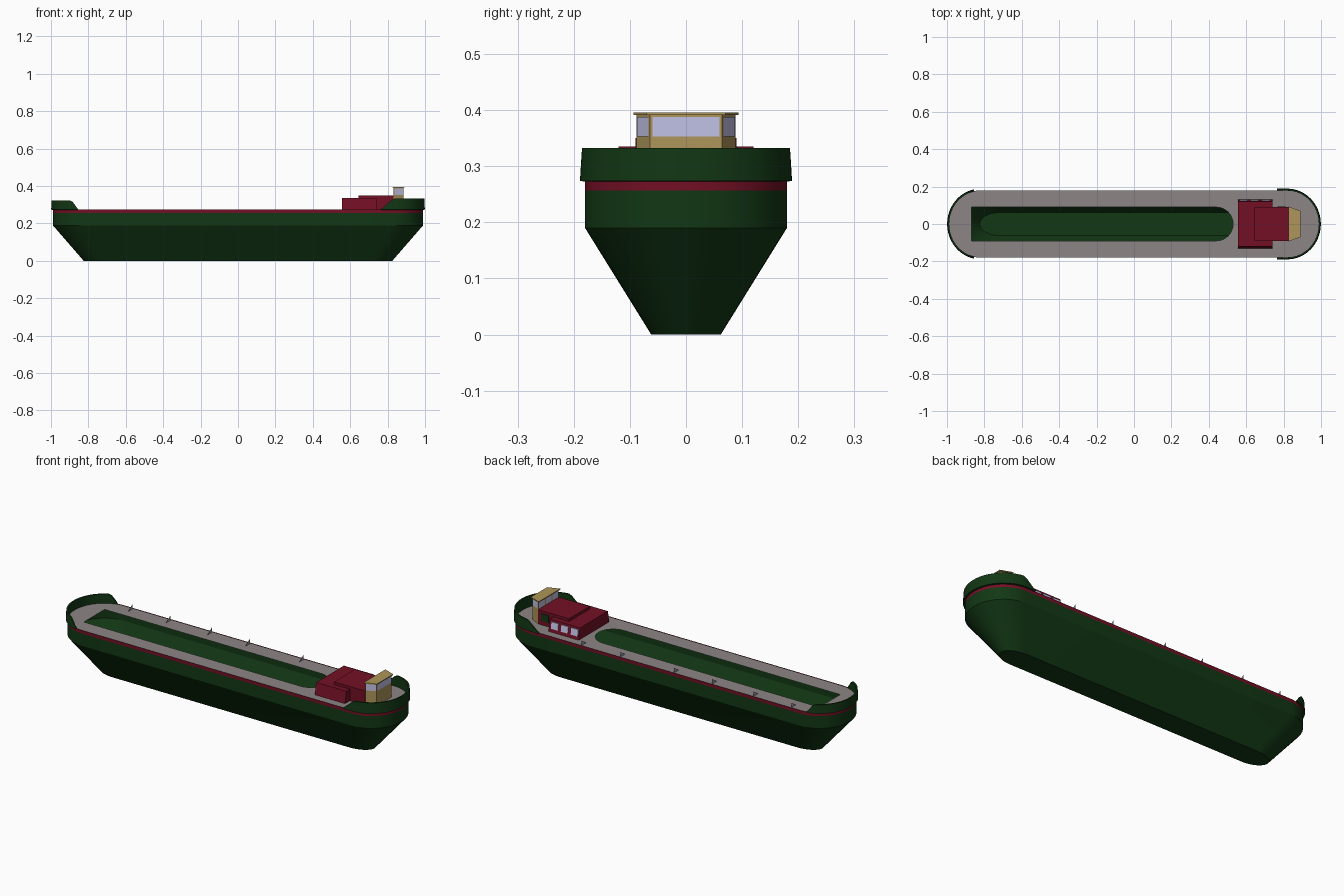
import bpy, bmesh, math

if "Cube" in bpy.data.objects:
    bpy.data.objects.remove(bpy.data.objects["Cube"])

def material(name, rgb):
    m = bpy.data.materials.new(name)
    m.diffuse_color = (*rgb, 1)
    m.use_nodes = True
    m.node_tree.nodes["Principled BSDF"].inputs["Base Color"].default_value = m.diffuse_color
    return m

GREEN = material("dark_green", (0.006, 0.038, 0.007))
RED = material("deep_red", (0.17, 0.005, 0.018))
GREY = material("deck_grey", (0.27, 0.235, 0.24))
TAN = material("tan", (0.42, 0.30, 0.10))
GLASS = material("pale_glass", (0.55, 0.55, 0.82))
STEEL = material("steel_grey", (0.33, 0.34, 0.42))

def make(name, bm, mats, smooth=False, recalc=True):
    if recalc:
        bmesh.ops.recalc_face_normals(bm, faces=bm.faces)
    me = bpy.data.meshes.new(name)
    bm.to_mesh(me)
    bm.free()
    ob = bpy.data.objects.new(name, me)
    bpy.context.collection.objects.link(ob)
    for m in mats:
        me.materials.append(m)
    if smooth:
        bpy.ops.object.select_all(action='DESELECT')
        ob.select_set(True)
        bpy.context.view_layer.objects.active = ob
        bpy.ops.object.shade_smooth_by_angle(angle=math.radians(25))
    return ob

def stadium(cx, rx, ry, n=24):
    """Outline with elliptical ends, counter-clockwise."""
    pts = []
    for side in (1, -1):
        for i in range(n + 1):
            a = -math.pi / 2 + math.pi * i / n
            pts.append((side * (cx + rx * math.cos(a)), side * ry * math.sin(a)))
    return pts

def loft(bm, rings):
    """Join rings of 3D points with quads."""
    loops = [[bm.verts.new(p) for p in r] for r in rings]
    n = len(loops[0])
    for a, b in zip(loops, loops[1:]):
        for i in range(n):
            j = (i + 1) % n
            bm.faces.new((a[i], a[j], b[j], b[i]))
    return loops

def prism(name, low, high, z0, z1, mats):
    bm = bmesh.new()
    a, b = loft(bm, [[(x, y, z0) for x, y in low], [(x, y, z1) for x, y in high]])
    bm.faces.new(a[::-1])
    bm.faces.new(b)
    return make(name, bm, mats)

def rect(x0, x1, y):
    return [(x0, -y), (x1, -y), (x1, y), (x0, y)]

# Hull: open shell, flat bottom, flared sides, red rubbing stripe on top
DECK = 0.272
stations = [(0, 0.715, 0.11, 0.062), (0.19, 0.82, 0.17, 0.18),
            (0.257, 0.82, 0.17, 0.18), (0.275, 0.82, 0.17, 0.18)]
bm = bmesh.new()
rings = loft(bm, [[(x, y, z) for x, y in stadium(cx, rx, ry)] for z, cx, rx, ry in stations])
bm.faces.new(rings[0][::-1])
for f in bm.faces:
    f.material_index = int(f.calc_center_median().z > 0.258)
make("hull", bm, [GREEN, RED], smooth=True)

# Deck with a long hold opening, square at the stern, round at the bow
hole = [(-0.87, 0.09), (-0.87, -0.09)]
hole += [(0.44 + 0.09 * math.cos(a), 0.09 * math.sin(a))
         for a in (-math.pi / 2 + math.pi * i / 16 for i in range(17))]
bm = bmesh.new()
edges = []
for loop in (stadium(0.82, 0.17, 0.18), hole):
    vs = [bm.verts.new((x, y, DECK)) for x, y in loop]
    edges += [bm.edges.new((vs[i], vs[(i + 1) % len(vs)])) for i in range(len(vs))]
bmesh.ops.triangle_fill(bm, edges=edges, use_beauty=True, normal=(0, 0, 1))
make("deck", bm, [GREY])

# Bulwarks: raised curved walls at each end, sloping down to the deck
def bulwark(name, side, x_low, x_high, z_top):
    def path(off):
        cx, rx, ry = 0.82, 0.17 + off, 0.18 + off
        xs = [x for x in (x_low, x_high) if x < cx]
        a0 = math.acos(max(0, (x_low - cx) / rx))
        arc = [-a0 + 2 * a0 * i / 32 for i in range(33)]
        pts = [(x, -ry) for x in xs]
        pts += [(cx + rx * math.cos(a), ry * math.sin(a)) for a in arc]
        return pts + [(x, ry) for x in reversed(xs)]

    def top(x):
        t = min(1, max(0.02, (x - x_low) / (x_high - x_low)))
        return 0.275 + t * (z_top - 0.275)

    inner, out_low, out_top = path(-0.002), path(0.009), path(0.006)
    bm = bmesh.new()
    sections = []
    for (ix, iy), (lx, ly), (tx, ty) in zip(inner, out_low, out_top):
        sections.append([bm.verts.new((side * x, y, z)) for x, y, z in
                         ((ix, iy, 0.272), (lx, ly, 0.274), (tx, ty, top(tx)), (ix, iy, top(tx)))])
    for a, b in zip(sections, sections[1:]):
        for i in range(4):
            j = (i + 1) % 4
            bm.faces.new((a[i], b[i], b[j], a[j]))
    bm.faces.new(sections[0])
    bm.faces.new(sections[-1][::-1])
    make(name, bm, [GREEN], smooth=True)

bulwark("bow_bulwark", 1, 0.765, 0.83, 0.332)
bulwark("stern_bulwark", -1, 0.855, 0.89, 0.322)

# Cabin: wide low block and a narrower, taller block
prism("cabin_low", rect(0.557, 0.74, 0.132), rect(0.557, 0.74, 0.12), DECK, 0.335, [RED])
prism("cabin_high", rect(0.645, 0.832, 0.09), rect(0.645, 0.832, 0.09), DECK, 0.35, [RED])

# Cabin windows and door on the +y side: thin plates
def plate(name, x, w, y, z0, z1, lean, mat):
    bm = bmesh.new()
    loops = loft(bm, [[(x - w / 2, y + d, z0), (x + w / 2, y + d, z0),
                       (x + w / 2, y + d - lean, z1), (x - w / 2, y + d - lean, z1)]
                      for d in (-0.004, 0.004)])
    bm.faces.new(loops[0])
    bm.faces.new(loops[1])
    make(name, bm, [mat])

for i, x in enumerate((0.585, 0.645, 0.705)):
    plate(f"cabin_window_{i + 1}", x, 0.042, 0.128, 0.29, 0.325, 0.006, GLASS)
plate("cabin_door", 0.79, 0.045, 0.089, 0.295, 0.335, 0, GREEN)

# Wheelhouse: tan body, angled sides, inset glass panes, thin roof
plan = [(0.832, -0.088), (0.884, -0.064), (0.884, 0.064), (0.832, 0.088)]
prism("wheelhouse", plan, plan, DECK, 0.392, [TAN])
roof = [(0.826, -0.094), (0.89, -0.07), (0.89, 0.07), (0.826, 0.094)]
prism("wheelhouse_roof", roof, roof, 0.391, 0.396, [TAN])

bm = bmesh.new()
def panes(p, q, count):
    dx, dy = q[0] - p[0], q[1] - p[1]
    length = math.hypot(dx, dy)
    nx, ny = dy / length * 0.0015, -dx / length * 0.0015
    gap = 0.004 / length
    for k in range(count):
        ends = (k / count + gap, (k + 1) / count - gap)
        a, b = [(p[0] + dx * t + nx, p[1] + dy * t + ny) for t in ends]
        bm.faces.new([bm.verts.new(v) for v in
                      ((*a, 0.353), (*b, 0.353), (*b, 0.388), (*a, 0.388))])
for i, count in enumerate((1, 1, 1, 3)):
    panes(plan[i], plan[(i + 1) % 4], count)
make("wheelhouse_glass", bm, [GLASS], recalc=False)

# Paper-thin triangular stays along the +y deck edge
bm = bmesh.new()
for x in (-0.76, -0.53, -0.28, -0.05, 0.275, 0.51):
    bm.faces.new([bm.verts.new((x, y, z)) for y, z in
                  ((0.175, DECK), (0.175, 0.30), (0.135, DECK))])
make("deck_stays", bm, [STEEL])
